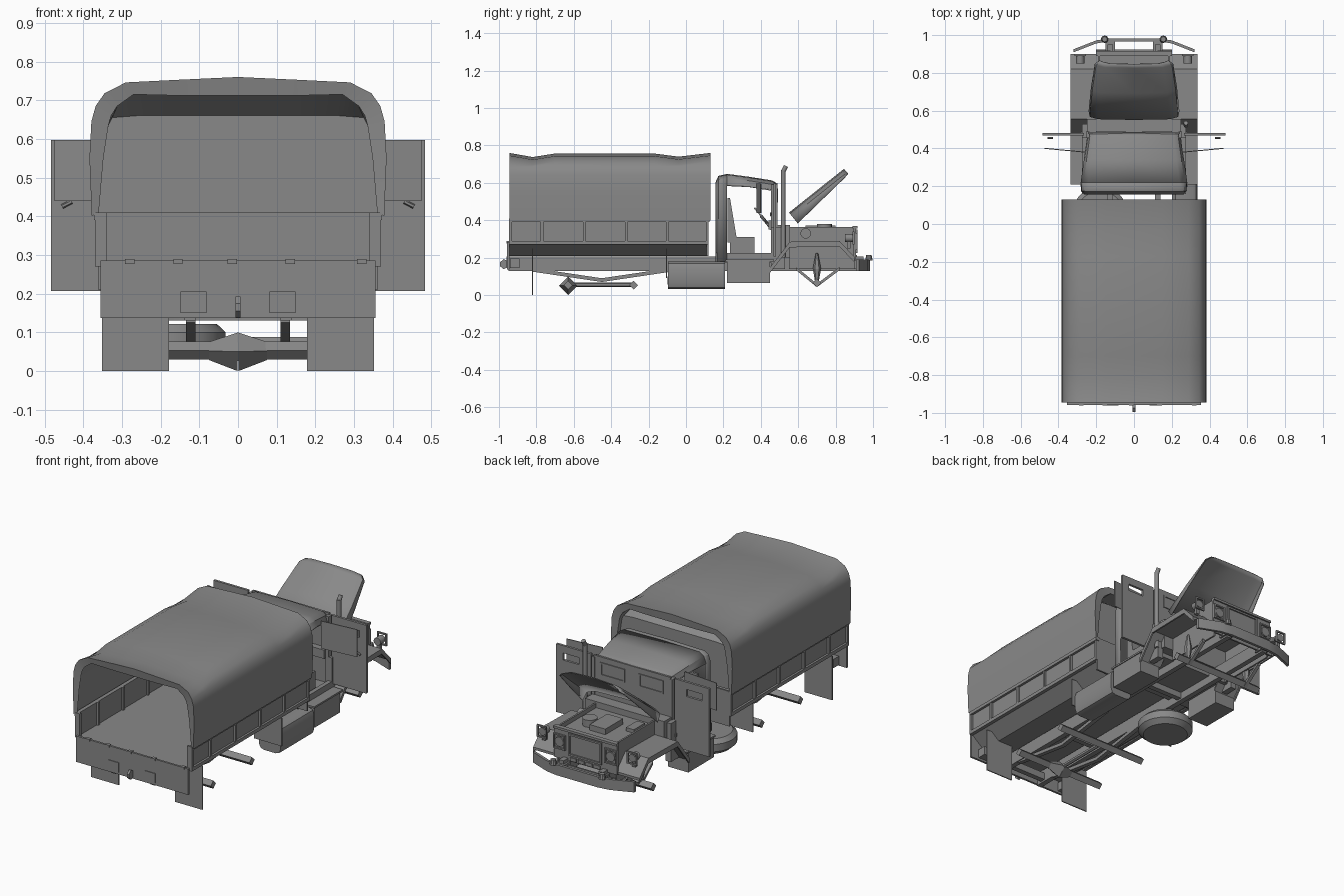
import bpy, bmesh, math
from mathutils import Vector, Matrix

if "Cube" in bpy.data.objects:
    bpy.data.objects.remove(bpy.data.objects["Cube"])

GREY = bpy.data.materials.new("army_grey")
GREY.diffuse_color = (0.25, 0.25, 0.25, 1)
GREY.use_nodes = True
GREY.node_tree.nodes["Principled BSDF"].inputs["Base Color"].default_value = GREY.diffuse_color


def finish(name, bm, mirror=False, thick=0):
    bmesh.ops.recalc_face_normals(bm, faces=bm.faces)
    me = bpy.data.meshes.new(name)
    bm.to_mesh(me)
    bm.free()
    me.materials.append(GREY)
    ob = bpy.data.objects.new(name, me)
    bpy.context.collection.objects.link(ob)
    if thick:
        s = ob.modifiers.new("thickness", 'SOLIDIFY')
        s.thickness, s.offset = thick, 0
    if mirror:
        ob.modifiers.new("mirror", 'MIRROR').use_clip = False
    return ob


def add_box(bm, x0, x1, y0, y1, z0, z1):
    m = Matrix.Translation(((x0 + x1) / 2, (y0 + y1) / 2, (z0 + z1) / 2))
    bmesh.ops.create_cube(bm, size=1, matrix=m @ Matrix.Diagonal((x1 - x0, y1 - y0, z1 - z0, 1)))


def box(name, x0, x1, y0, y1, z0, z1, mirror=False):
    bm = bmesh.new()
    add_box(bm, x0, x1, y0, y1, z0, z1)
    return finish(name, bm, mirror)


def prism(name, pts, axis, a, b, mirror=False):
    """Extrude a 2D outline along one axis from a to b."""
    put = {'x': lambda p, t: (t, p[0], p[1]), 'y': lambda p, t: (p[0], t, p[1]),
           'z': lambda p, t: (p[0], p[1], t)}[axis]
    bm = bmesh.new()
    f = bm.faces.new([bm.verts.new(put(p, a)) for p in pts])
    g = bmesh.ops.extrude_face_region(bm, geom=[f])
    d = Vector(put((0, 0), b - a))
    bmesh.ops.translate(bm, verts=[v for v in g['geom'] if isinstance(v, bmesh.types.BMVert)], vec=d)
    return finish(name, bm, mirror)


def strip(path, t):
    """Outline of a path thickened downwards by t."""
    return path + [(u, v - t) for u, v in reversed(path)]


def rod(name, p, q, r, r2=None, n=12, mirror=False):
    p, q = Vector(p), Vector(q)
    d = q - p
    m = Matrix.Translation((p + q) / 2) @ d.to_track_quat('Z', 'Y').to_matrix().to_4x4()
    bm = bmesh.new()
    bmesh.ops.create_cone(bm, cap_ends=True, segments=n, radius1=r, radius2=r if r2 is None else r2,
                          depth=d.length, matrix=m)
    return finish(name, bm, mirror)


def loft(name, rows, cap_first=False, cap_last=False, thick=0):
    """Skin half profiles (y, [(x, z)...]) mirrored about x = 0."""
    bm = bmesh.new()
    rings = []
    for y, half in rows:
        full = half + [(-x, z) for x, z in reversed(half[:-1])]
        rings.append([bm.verts.new((x, y, z)) for x, z in full])
    for a, b in zip(rings, rings[1:]):
        for i in range(len(a) - 1):
            bm.faces.new((a[i], a[i + 1], b[i + 1], b[i]))
    if cap_first:
        bm.faces.new(rings[0])
    if cap_last:
        bm.faces.new(rings[-1])
    return finish(name, bm, thick=thick)


def frame(name, x0, x1, y0, y1, z0, z1, hx0, hx1, hz0, hz1, mirror=True):
    """Upright panel across x with one rectangular opening."""
    bm = bmesh.new()
    for b in ((x0, hx0, z0, z1), (hx1, x1, z0, z1), (hx0, hx1, z0, hz0), (hx0, hx1, hz1, z1)):
        add_box(bm, b[0], b[1], y0, y1, b[2], b[3])
    return finish(name, bm, mirror)


# canvas canopy: outer skin, rims at both ends, recessed front wall with sloped top
OUT = [(.378, .40), (.384, .55), (.379, .645), (.368, .685), (.345, .718), (.29, .746), (.15, .753), (0, .76)]
INN = [(.36, .41), (.348, .55), (.335, .635), (.328, .66), (.312, .685), (.27, .715), (.15, .712), (0, .712)]
WALL = [(.36, .41), (.348, .55), (.338, .62), (.333, .64), (.325, .655), (.26, .66), (.15, .66), (0, .66)]
sag = lambda d: [(x, z - d * (z > .7)) for x, z in OUT]
loft("canopy_skin", [(-.945, OUT), (-.82, sag(.022)), (-.70, sag(.003)), (-.17, sag(.003)),
                     (-.04, sag(.02)), (.13, OUT)])
loft("canopy_rear_rim", [(-.945, OUT), (-.938, INN)])
loft("canopy_front_rim", [(.13, OUT), (.125, INN)])
loft("canopy_front_wall", [(.125, INN), (.03, INN), (.10, WALL)], cap_last=True)

# cargo bed
prism("bed_floor", [(-.27, .21), (.27, .21), (.355, .28), (-.355, .28)], 'y', -.945, .12)
box("bed_side", .35, .358, -.945, .12, .28, .41, True)
box("bed_top_rail", .35, .372, -.945, .125, .39, .41, True)
box("bed_bottom_rail", .35, .37, -.945, .12, .27, .29, True)
for y in (-.938, -.77, -.545, -.32, -.10, .113):
    box("bed_post", .34, .37, y - .007, y + .007, .28, .41, True)
box("bed_front_wall", -.36, .36, .11, .12, .21, .41)

# lowered tailgate, hinges, towing hook
box("tailgate", -.355, .355, -.957, -.945, .137, .285)
for x in (-.28, -.155, -.015, .135, .32):
    box("tailgate_hinge", x - .012, x + .012, -.961, -.942, .277, .289)
for x in (-.115, .115):
    box("tailgate_step", x - .033, x + .033, -.961, -.957, .15, .205)
prism("tow_hook", [(-.95, .18), (-.975, .192), (-.995, .175), (-.995, .155), (-.975, .138), (-.95, .15)],
      'x', -.007, .007)
box("mud_flap_rear", .178, .352, -.824, -.818, 0, .25, True)
box("mud_flap_front", .178, .352, -.108, -.102, .09, .25, True)
box("tail_light", .25, .31, -.94, -.89, .145, .195, True)

# chassis and running gear
box("frame_rail", .11, .14, -.95, .95, .13, .205, True)
for y in (-.9, -.45, .25):
    box("frame_cross_member", -.11, .11, y - .015, y + .015, .14, .18)
prism("rear_spring", strip([(-.82, .145), (-.45, .09), (-.08, .145)], .02), 'x', .11, .135, True)
prism("front_spring", strip([(.59, .15), (.70, .06), (.82, .15)], .018), 'x', .185, .205, True)
for y, z in ((-.63, .053), (-.28, .053), (.70, .065)):
    rod("axle_tube", (-.285, y, z), (.285, y, z), .0235, n=4)
rod("differential", (0, -.63, .05), (.075, -.63, .052), .05, .0235, 4, True)
rod("drive_link", (0, -.63, .055), (0, -.28, .055), .012, n=6)
rod("front_shock", (.205, .70, .05), (.205, .70, .14), .006, .022, 6, True)
rod("front_shock_top", (.205, .70, .14), (.205, .70, .225), .022, .006, 6, True)

# spare wheel lying flat under the left side
rod("spare_tyre", (-.18, .05, .058), (-.18, .05, .10), .148, n=28)
rod("spare_tyre_shoulder_low", (-.18, .05, .033), (-.18, .05, .058), .12, .148, 28)
rod("spare_tyre_shoulder_top", (-.18, .05, .10), (-.18, .05, .122), .148, .125, 28)

# fuel tank, side boxes
tank = [(.20, .06), (.21, .04), (.23, .033), (.305, .033), (.327, .04), (.336, .065), (.336, .145),
        (.328, .17), (.31, .18), (.22, .18), (.20, .16)]
prism("fuel_tank", tank, 'y', -.095, .208)
box("side_box", .20, .33, .22, .45, .065, .18, True)
box("running_board", .20, .335, .21, .47, .18, .19, True)

# cab
cab = lambda w, zb, zt: [(w, zb), (w - .004, zt - .05), (w - .015, zt - .02), (w - .04, zt - .004), (0, zt)]
loft("cab_back", [(.16, cab(.265, .18, .60)), (.175, cab(.278, .18, .635)), (.22, cab(.28, .18, .645))],
     cap_first=True, thick=.006)
loft("cab_roof", [(.22, cab(.28, .585, .645)), (.34, cab(.264, .58, .629)), (.46, cab(.247, .56, .61)),
                  (.485, cab(.243, .56, .595))], thick=.006)
box("cab_floor", -.27, .27, .16, .50, .175, .205)
box("cab_sill", .25, .275, .16, .48, .18, .225, True)
box("door_pillar", .235, .255, .455, .49, .20, .59, True)
box("windshield_panel", -.243, .243, .476, .488, .36, .60)
frame("windshield_window_frame", .045, .20, .488, .493, .495, .57, .055, .19, .503, .562)
box("cowl", -.25, .25, .465, .555, .20, .375)
box("cowl_side", .24, .275, .455, .53, .14, .36, True)
box("dashboard", -.235, .235, .44, .475, .35, .40)
box("seat_cushion", .03, .235, .235, .365, .205, .31, True)
prism("seat_back", [(.222, .28), (.275, .28), (.235, .52), (.222, .52)], 'x', .03, .235, True)
rod("steering_column", (-.13, .40, .425), (-.13, .47, .34), .008)
rod("steering_wheel", (-.13, .398, .422), (-.13, .405, .428), .055, n=20)

# opened doors with hanging window panels
frame("door", .265, .484, .468, .482, .207, .597, .34, .44, .515, .555)
prism("window_panel", [(.26, .378), (.474, .398), (.474, .403), (.26, .383)], 'z', .44, .597, True)
rod("door_handle", (.43, .455, .438), (.455, .455, .425), .006, n=6, mirror=True)
box("door_hinge", .24, .28, .47, .49, .27, .29, True)

# engine bay
box("engine_bay_side", .18, .19, .55, .90, .14, .365, True)
box("engine_bay_deck", -.19, .19, .55, .90, .325, .34)
box("engine_block", -.05, .05, .64, .80, .335, .372)
rod("air_cleaner", (.09, .74, .335), (.09, .74, .38), .04, n=16)
rod("side_intake", (.185, .64, .33), (.225, .64, .33), .028, n=16)
box("battery", -.16, -.11, .60, .70, .335, .36)

# grille with framed core and headlights
box("grille_plate", -.2, .2, .895, .908, .19, .365)
box("grille_rim", -.2, .2, .89, .916, .357, .37)
frame("grille_frame", -.105, .105, .905, .916, .225, .35, -.095, .095, .235, .34, False)
for x in (-.075, -.025, .025, .075):
    box("grille_slot", x - .02, x + .02, .905, .914, .195, .215)
frame("headlight_surround", .125, .20, .905, .918, .245, .33, .133, .192, .253, .322)
rod("headlight", (.162, .90, .287), (.162, .916, .287), .027, n=16, mirror=True)

# fenders with marker lights
arch = [(.45, .15), (.555, .285), (.82, .29), (.90, .205)]
prism("fender", strip(arch, .014), 'x', .19, .335, True)
prism("fender_lip", strip(arch, .03), 'x', .328, .337, True)
rod("marker_light", (.285, .85, .305), (.285, .895, .305), .022, n=12, mirror=True)
frame("marker_guard", .255, .315, .89, .90, .27, .34, .263, .307, .278, .332)
box("marker_stand", .275, .295, .86, .88, .25, .30, True)

# raised hood: crowned sheet with tapering side flanges, tilted about the cowl
hood = lambda w, d: [(w, -d), (w - .006, -.012), (w - .05, .006), (0, .012)]
lid = loft("hood", [(0, hood(.238, .06)), (.18, hood(.225, .042)), (.35, hood(.205, .025)),
                    (.375, hood(.18, .02))], thick=.005)
lid.location, lid.rotation_euler = (0, .56, .43), (math.radians(38.5), 0, 0)

# exhaust stack
rod("exhaust_stack", (.275, .52, .20), (.275, .52, .67), .012)
rod("exhaust_tip", (.275, .52, .66), (.275, .535, .69), .012)

# front bumper, brackets and tow shackles
plan = [(0, .983), (.13, .983), (.20, .972), (.32, .925)]
prism("bumper", strip(plan, .016), 'z', .13, .19, True)
box("bumper_bracket", .10, .15, .90, .975, .14, .185, True)
rod("tow_shackle", (.155, .978, .185), (.155, .978, .215), .02, .014, 10, True)
box("front_guard_rail", -.2, .2, .915, .925, .145, .175)

# smooth rounded parts, keep hard edges
for ob in bpy.context.collection.objects:
    ob.select_set(True)
    bpy.context.view_layer.objects.active = ob
bpy.ops.object.shade_smooth_by_angle(angle=math.radians(35))
